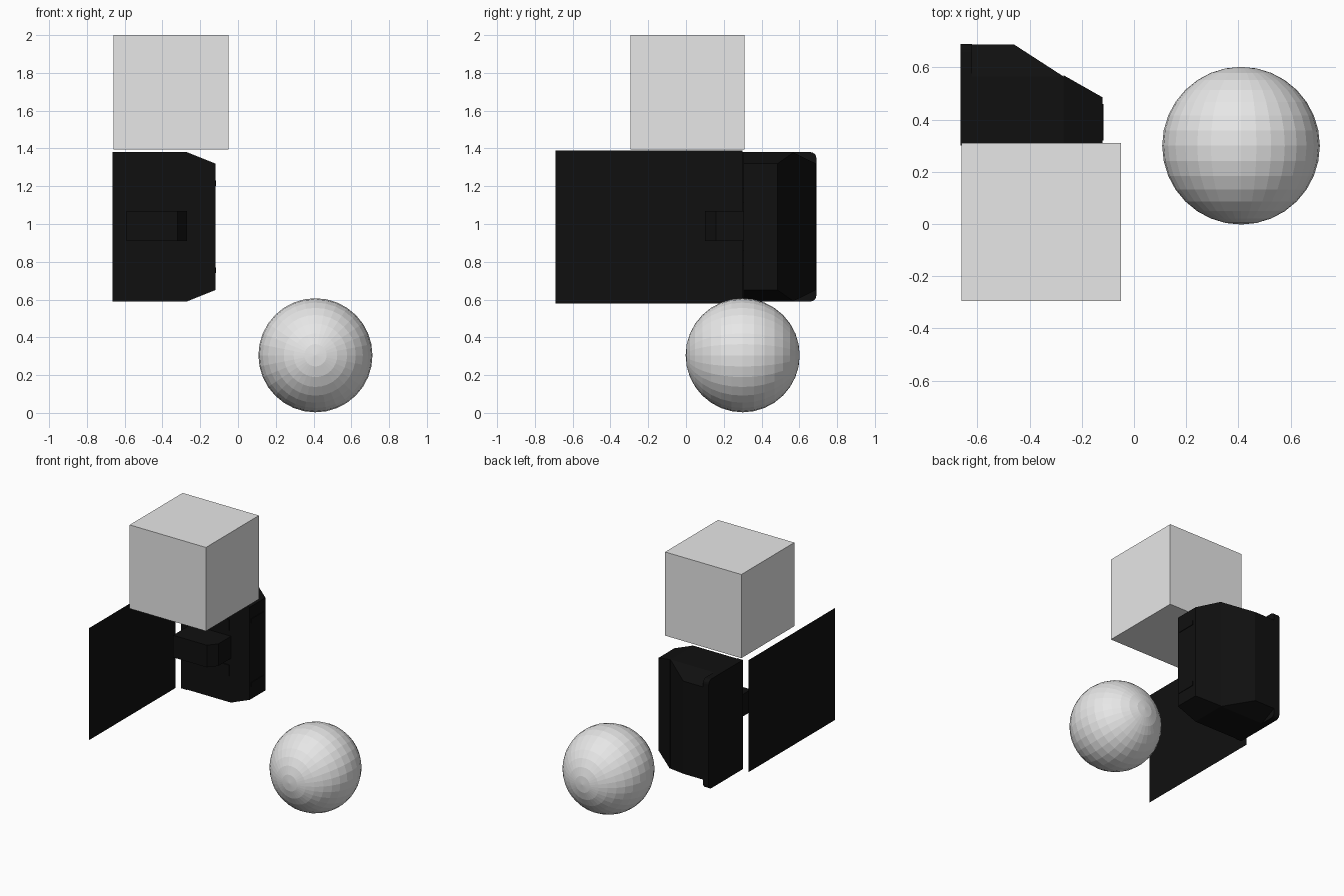
import bpy, bmesh, math

if "Cube" in bpy.data.objects:
    bpy.data.objects.remove(bpy.data.objects["Cube"])


def material(name, value):
    m = bpy.data.materials.new(name)
    m.diffuse_color = (value, value, value, 1)
    m.use_nodes = True
    m.node_tree.nodes["Principled BSDF"].inputs["Base Color"].default_value = m.diffuse_color
    return m


GREY = material("light grey", 0.8)
BLACK = material("near black", 0.005)


def finish(bm, name, mat):
    bmesh.ops.recalc_face_normals(bm, faces=bm.faces[:])
    me = bpy.data.meshes.new(name)
    bm.to_mesh(me)
    bm.free()
    me.materials.append(mat)
    ob = bpy.data.objects.new(name, me)
    bpy.context.collection.objects.link(ob)
    return ob


def loft(name, rings, mat):
    """Skin between point loops and cap both ends."""
    bm = bmesh.new()
    loops = [[bm.verts.new(p) for p in ring] for ring in rings]
    n = len(loops[0])
    for a, b in zip(loops, loops[1:]):
        for i in range(n):
            j = (i + 1) % n
            bm.faces.new((a[i], a[j], b[j], b[i]))
    bm.faces.new(loops[0])
    bm.faces.new(loops[-1])
    return finish(bm, name, mat)


def rect_y(y, x0, x1, z0, z1):
    return [(x0, y, z0), (x1, y, z0), (x1, y, z1), (x0, y, z1)]


def rect_x(x, y0, y1, z0, z1):
    return [(x, y0, z0), (x, y1, z0), (x, y1, z1), (x, y0, z1)]


def box(name, x0, x1, y0, y1, z0, z1, mat):
    return loft(name, [rect_y(y0, x0, x1, z0, z1), rect_y(y1, x0, x1, z0, z1)], mat)


# Grey cube on top
box("cube", -0.66, -0.05, -0.295, 0.31, 1.395, 2.0, GREY)

# Faceted ball, poles along y
bpy.ops.mesh.primitive_uv_sphere_add(segments=32, ring_count=16, radius=0.302,
                                     location=(0.41, 0.3, 0.305),
                                     rotation=(math.pi / 2, 0, 0))
ball = bpy.context.object
ball.name = "ball"
ball.data.materials.append(GREY)

# Flat black panel, a single sheet
bm = bmesh.new()
bm.faces.new([bm.verts.new(p) for p in rect_x(-0.71, -0.69, 0.3, 0.58, 1.39)])
finish(bm, "flat_panel", BLACK)

# Main housing with a tapered rear
loft("housing", [rect_y(0.305, -0.655, -0.27, 0.59, 1.38),
                 rect_y(0.565, -0.655, -0.27, 0.59, 1.38),
                 rect_y(0.688, -0.655, -0.46, 0.65, 1.32)], BLACK)

# Tapered side cover
loft("side_cover", [rect_x(-0.27, 0.305, 0.57, 0.59, 1.38),
                    rect_x(-0.12, 0.305, 0.485, 0.65, 1.32)], BLACK)

# Back plate with rounded rear corners
R = 0.03
outline = [(0.3, 1.38), (0.3, 0.59)]
for cz, start in ((0.59 + R, -90), (1.38 - R, 0)):
    for k in range(5):
        a = math.radians(start + k * 22.5)
        outline.append((0.69 - R + R * math.cos(a), cz + R * math.sin(a)))
loft("back_plate", [[(x, y, z) for y, z in outline] for x in (-0.665, -0.62)], BLACK)

# Arm reaching forward, with a chamfered corner
arm = [(-0.59, 0.31), (-0.59, 0.1), (-0.32, 0.1), (-0.27, 0.16), (-0.27, 0.31)]
loft("arm", [[(x, y, z) for x, y in arm] for z in (0.91, 1.07)], BLACK)

# Thin trim strips on the housing front and the side cover
for s in (-1, 1):
    z = 0.985 + s * 0.165
    box("front_strip", -0.64, -0.28, 0.298, 0.306, z - 0.04, z + 0.04, BLACK)
    z = 0.985 + s * 0.23
    box("side_strip", -0.122, -0.116, 0.32, 0.46, z - 0.015, z + 0.015, BLACK)
